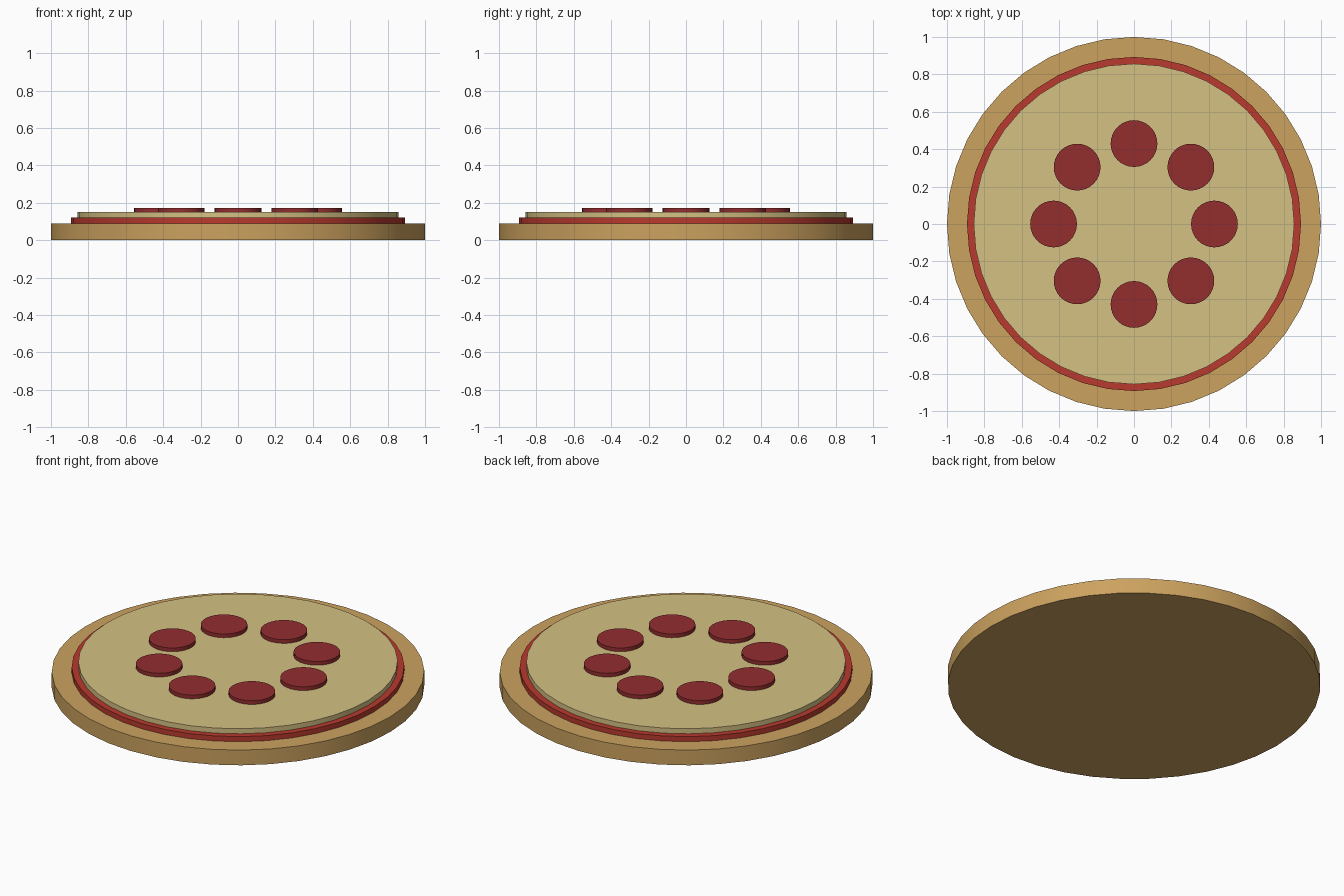
import bpy
from math import radians, cos, sin, tau

cube = bpy.data.objects.get("Cube")
if cube:
    bpy.data.objects.remove(cube, do_unlink=True)


def material(name, rgb):
    mat = bpy.data.materials.new(name)
    mat.use_nodes = True
    mat.diffuse_color = (*rgb, 1)
    mat.node_tree.nodes["Principled BSDF"].inputs["Base Color"].default_value = (*rgb, 1)
    return mat


def disc(name, radius, bottom, top, mat, sides, x=0, y=0):
    """Upright cylinder between two heights, smooth round the rim."""
    bpy.ops.mesh.primitive_cylinder_add(
        vertices=sides, radius=radius, depth=top - bottom,
        location=(x, y, (bottom + top) / 2))
    obj = bpy.context.object
    obj.name = name
    obj.data.materials.append(mat)
    bpy.ops.object.shade_smooth_by_angle(angle=radians(30))
    return obj


crust_brown = material("crust brown", (0.604, 0.361, 0.114))
sauce_red = material("sauce red", (0.479, 0.042, 0.027))
cheese_yellow = material("cheese yellow", (0.665, 0.533, 0.230))
pepperoni_red = material("pepperoni red", (0.292, 0.026, 0.028))

# Stacked layers
disc("crust", 1.0, 0, 0.09, crust_brown, 40)
disc("sauce", 0.893, 0.09, 0.12, sauce_red, 40)
disc("cheese", 0.857, 0.12, 0.15, cheese_yellow, 40)

# Ring of pepperoni slices
SLICES = 8
for i in range(SLICES):
    a = tau * i / SLICES
    disc(f"pepperoni_{i + 1}", 0.125, 0.15, 0.172, pepperoni_red, 32,
         0.43 * cos(a), 0.43 * sin(a))
